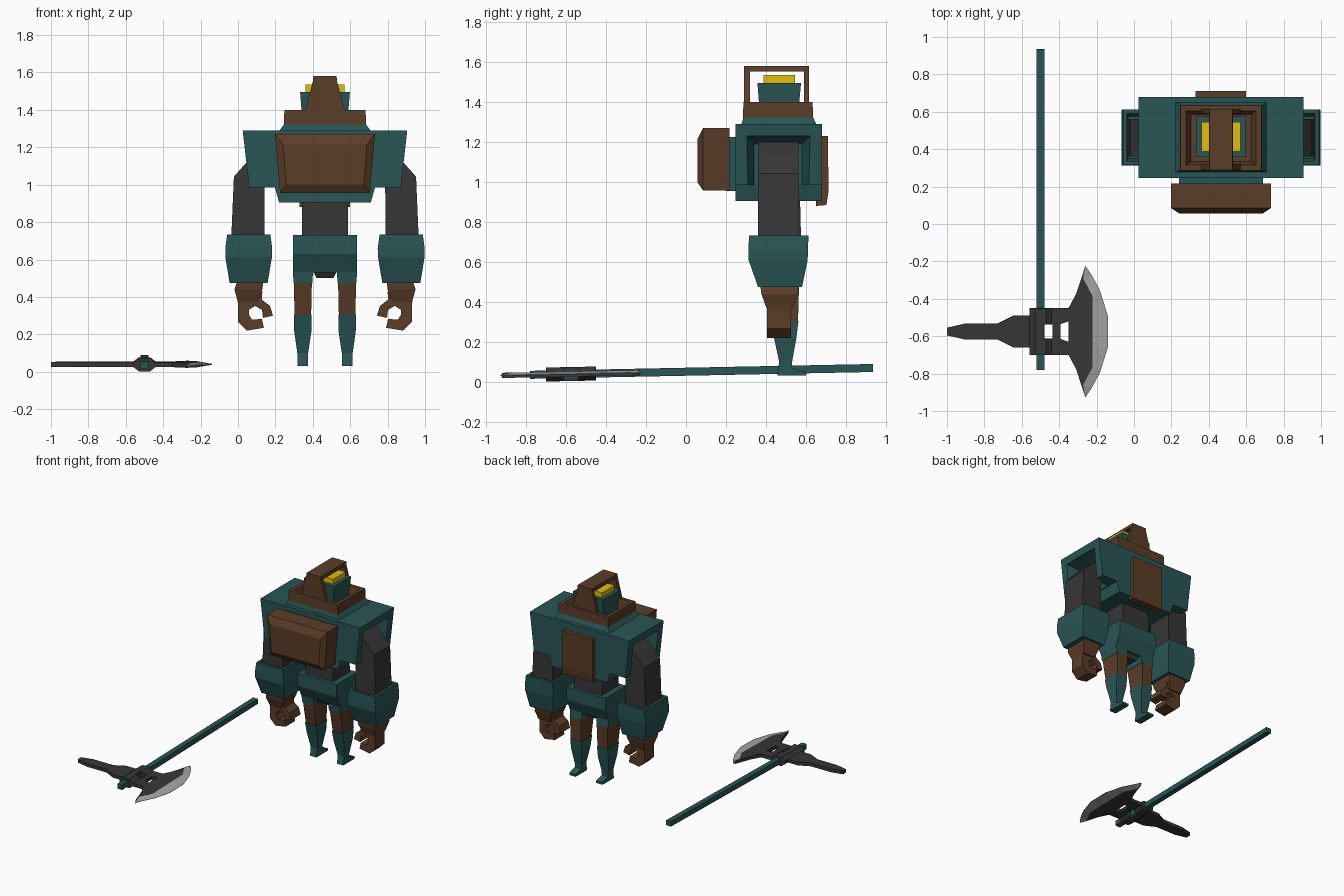
import bpy, bmesh

if "Cube" in bpy.data.objects:
    bpy.data.objects.remove(bpy.data.objects["Cube"])

CX = 0.465          # centre line of the robot
AX = (-0.5, -0.575) # centre of the axe head


def material(name, rgb):
    m = bpy.data.materials.new(name)
    m.diffuse_color = (*rgb, 1)
    m.use_nodes = True
    m.node_tree.nodes["Principled BSDF"].inputs["Base Color"].default_value = m.diffuse_color
    return m


GREEN = material("teal_metal", (0.022, 0.092, 0.09))
BROWN = material("brown_metal", (0.105, 0.047, 0.021))
DARK = material("dark_metal", (0.038, 0.038, 0.038))
YELLOW = material("yellow_light", (0.75, 0.52, 0.004))
STEEL = material("blade_steel", (0.38, 0.38, 0.38))


def finish(name, bm, mat, mirror, origin):
    bmesh.ops.recalc_face_normals(bm, faces=bm.faces)
    me = bpy.data.meshes.new(name)
    bm.to_mesh(me)
    bm.free()
    ob = bpy.data.objects.new(name, me)
    bpy.context.collection.objects.link(ob)
    ob.location = origin
    if mat:
        me.materials.append(mat)
    if mirror:
        ob.modifiers.new("mirror", 'MIRROR').use_mirror_merge = False
    return ob


def skin(name, rings, mat, mirror=False, origin=(CX, 0, 0)):
    """Bridge equal-sized point rings and cap both ends."""
    bm = bmesh.new()
    vs = [[bm.verts.new(p) for p in r] for r in rings]
    n = len(vs[0])
    for a, b in zip(vs, vs[1:]):
        for i in range(n):
            j = (i + 1) % n
            bm.faces.new((a[i], a[j], b[j], b[i]))
    bm.faces.new(vs[0])
    bm.faces.new(vs[-1])
    return finish(name, bm, mat, mirror, origin)


def place(axis, t, a, b):
    return {'x': (t, a, b), 'y': (a, t, b), 'z': (a, b, t)}[axis]


def loft(name, sections, mat, axis='z', **kw):
    """Rectangular sections (t, a0, a1, b0, b1) stacked along an axis."""
    rings = [[place(axis, t, a, b) for a, b in ((a0, b0), (a1, b0), (a1, b1), (a0, b1))]
             for t, a0, a1, b0, b1 in sections]
    return skin(name, rings, mat, **kw)


def prism(name, pts, t0, t1, mat, axis='y', **kw):
    """Extrude a 2D profile along an axis."""
    return skin(name, [[place(axis, t, a, b) for a, b in pts] for t in (t0, t1)], mat, **kw)


def cut(ob, cutter):
    cutter.hide_render = True
    cutter.display_type = 'WIRE'
    m = ob.modifiers.new("cut", 'BOOLEAN')
    m.object = cutter
    m.solver = 'EXACT'


def sym(half):
    """Close a half profile by reflecting its first coordinate."""
    return half + [(-x, z) for x, z in reversed(half)]


# Torso with open armholes
torso = prism("torso", sym([(.245, .905), (.268, .985), (.405, .985), (.44, 1.29)]), .247, .68, GREEN)
cut(torso, loft("armhole_cutter", [(.275, .34, .58, .9, 1.19), (.45, .30, .625, .9, 1.235),
                                   (.6, .30, .625, .9, 1.235)], None, 'x', mirror=True))

# Pack, its mount and the opposite body panel
loft("pack_mount", [(.20, -.225, .225, .955, 1.225), (.26, -.225, .225, .955, 1.225)], GREEN, 'y')
pack = loft("pack", [(.217, -.267, .267, .957, 1.27), (.085, -.267, .267, .957, 1.27),
                     (.057, -.228, .228, 1.0, 1.215)], BROWN, 'y')
for v in pack.data.vertices:
    v.co.x *= 1 - .1 * (1.27 - v.co.z) / .31
prism("body_panel", [(.67, 1.23), (.71, 1.23), (.712, .95), (.702, .885), (.65, .88), (.65, .91)],
      -.135, .135, BROWN, 'x')

# Neck plinth and hollow collar
loft("neck_plinth", [(1.28, -.25, .25, .275, .655), (1.325, -.218, .218, .287, .635)], GREEN)
loft("collar", [(1.322, -.22, .22, .285, .635), (1.40, -.217, .217, .287, .633),
                (1.40, -.188, .188, .315, .605), (1.335, -.16, .16, .335, .585)], BROWN)

# Head, light and hood strap
loft("head", [(1.33, -.12, .12, .37, .56), (1.495, -.133, .133, .357, .575)], GREEN)
loft("head_light", [(1.49, -.104, .104, .387, .545), (1.535, -.104, .104, .387, .545)], YELLOW)
loft("hood_top", [(1.552, -.065, .065, .29, .615), (1.58, -.062, .062, .29, .615)], BROWN)
strap = sym([(.105, 1.40), (.065, 1.552)])
prism("hood_strap_front", strap, .29, .32, BROWN)
prism("hood_strap_rear", strap, .59, .615, BROWN)

# Waist and hips
loft("waist", [(.72, -.122, .122, .36, .575), (.92, -.122, .122, .36, .57)], DARK)
loft("hips", [(.73, -.172, .172, .335, .60), (.63, -.172, .172, .335, .60),
              (.53, -.172, .172, .385, .555)], GREEN)
loft("crotch", [(.54, -.065, .065, .40, .54), (.50, -.045, .045, .42, .52)], DARK)

# Legs
loft("hip_socket", [(.54, .064, .172, .383, .557), (.475, .067, .168, .39, .565)], GREEN, mirror=True)
loft("thigh", [(.48, .07, .166, .395, .565), (.305, .074, .163, .425, .56)], BROWN, mirror=True)
loft("shin", [(.305, .071, .166, .42, .562), (.22, .072, .165, .44, .552),
              (.10, .09, .148, .466, .53), (.032, .092, .146, .456, .53)], GREEN, mirror=True)
prism("foot", [(.456, .032), (.60, .032), (.60, .05), (.53, .07), (.46, .06)], .091, .147, GREEN, 'x', mirror=True)

# Arms with cup-shaped cuffs
prism("upper_arm", [(.325, .65), (.50, .65), (.50, .74), (.487, 1.043), (.41, 1.13), (.32, 1.2),
                    (.25, 1.2), (.25, 1.05), (.322, .985)], .36, .562, DARK, mirror=True)
loft("forearm_cuff", [(.475, .307, .51, .36, .58), (.61, .284, .532, .313, .608),
                      (.66, .282, .533, .312, .61), (.733, .292, .523, .315, .612),
                      (.733, .312, .503, .335, .59), (.68, .318, .497, .35, .575)], GREEN, mirror=True)

# Claw hands
loft("wrist", [(.478, .33, .472, .372, .565), (.44, .335, .484, .377, .558),
               (.37, .36, .465, .402, .535)], BROWN, mirror=True)
prism("claw_hand", [(.335, .43), (.475, .43), (.465, .36), (.465, .267), (.417, .22), (.327, .235),
                    (.337, .283), (.39, .278), (.406, .305), (.406, .331), (.374, .352), (.337, .331),
                    (.331, .288), (.278, .30), (.294, .352), (.337, .385)],
      .404, .525, BROWN, mirror=True)

# Axe: everything lies nearly flat, tilted up towards +y
axe = []
ORG = (0, AX[1], .04)
axe.append(loft("axe_handle", [(-.205, -.521, -.479, -.02, .02), (1.51, -.521, -.479, -.02, .02)],
                GREEN, 'y', origin=ORG))
half = [(-1, .02), (-.906, .042), (-.73, .042), (-.645, .085), (-.553, .085), (-.52, .125), (-.35, .125),
        (-.31, .20), (-.262, .345), (-.272, .285), (-.222, .19)]
head = prism("axe_head", half + [(x, -y) for x, y in reversed(half)], -.013, .013, DARK, 'z', origin=ORG)
ferrule = prism("axe_ferrule", [(-.56, -.012), (-.53, -.035), (-.47, -.035), (-.44, -.012),
                                (-.44, .012), (-.47, .035), (-.53, .035), (-.56, .012)],
                -.125, .125, DARK, origin=ORG)
for i, (x0, x1, h0, h1) in enumerate([(-.484, -.435, .038, .038), (-.393, -.35, .04, .055)]):
    hole = prism(f"axe_hole_cutter_{i}", [(x0, -h0), (x1, -h1), (x1, h1), (x0, h0)],
                 -.1, .1, None, 'z', origin=ORG)
    cut(head, hole)
    if i == 0:
        cut(ferrule, hole)
    axe.append(hole)
axe += [head, ferrule]

# Sharpened blade: wedge sections from thick inner edge to thin outer edge
inner = [(-.266, .335), (-.272, .285), (-.223, .19), (-.223, .07)]
outer = [(-.26, .352), (-.225, .30), (-.182, .22), (-.14, .085)]
inner += [(x, -y) for x, y in reversed(inner)]
outer += [(x, -y) for x, y in reversed(outer)]
axe.append(skin("axe_blade", [[(a, b, -.013), (a, b, .013), (c, d, .001), (c, d, -.001)]
                              for (a, b), (c, d) in zip(inner, outer)], STEEL, origin=ORG))
for ob in axe:
    ob.rotation_euler.x = .02
